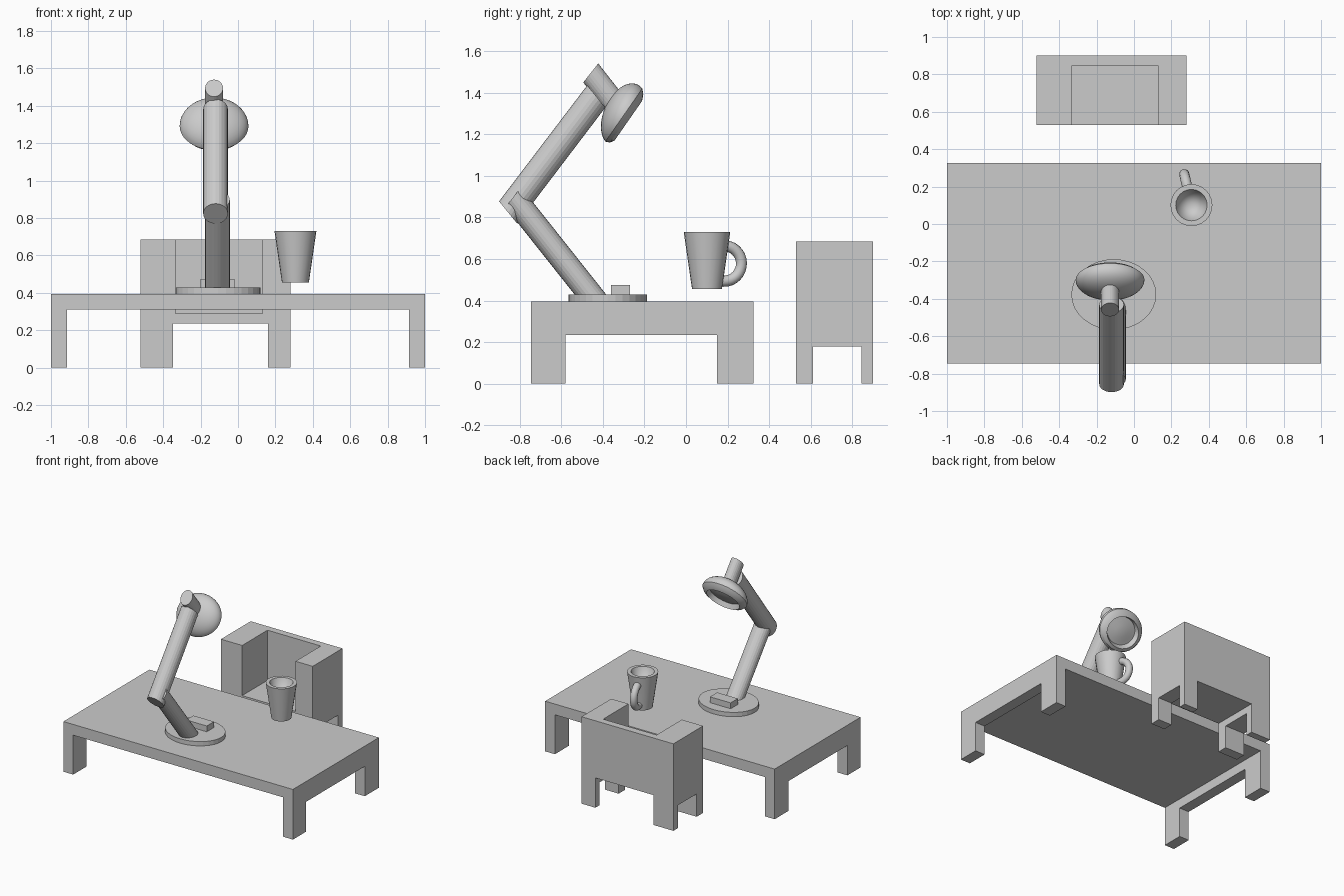
import bpy, bmesh
from math import sin, cos, pi, radians
from mathutils import Vector as V

if "Cube" in bpy.data.objects:
    bpy.data.objects.remove(bpy.data.objects["Cube"])


def finish(name, bm, smooth=None):
    bmesh.ops.recalc_face_normals(bm, faces=bm.faces[:])
    me = bpy.data.meshes.new(name)
    bm.to_mesh(me)
    bm.free()
    ob = bpy.data.objects.new(name, me)
    bpy.context.collection.objects.link(ob)
    if smooth:
        bpy.ops.object.select_all(action='DESELECT')
        ob.select_set(True)
        bpy.context.view_layer.objects.active = ob
        bpy.ops.object.shade_smooth_by_angle(angle=radians(smooth))
    return ob


def prism(name, outline, axis, lo, hi):
    """Extrude a 2D outline along x (outline is y,z) or z (outline is x,y)."""
    bm = bmesh.new()
    put = (lambda a, b: (lo, a, b)) if axis == 'x' else (lambda a, b: (a, b, lo))
    face = bm.faces.new([bm.verts.new(put(*p)) for p in outline])
    ext = bmesh.ops.extrude_face_region(bm, geom=[face])
    move = V((hi - lo, 0, 0)) if axis == 'x' else V((0, 0, hi - lo))
    bmesh.ops.translate(bm, vec=move, verts=[g for g in ext['geom'] if isinstance(g, bmesh.types.BMVert)])
    return finish(name, bm)


def box(name, x0, x1, y0, y1, z0, z1):
    return prism(name, [(x0, y0), (x1, y0), (x1, y1), (x0, y1)], 'z', z0, z1)


def arch(y0, g0, g1, y1, gap, top):
    return [(y0, 0), (g0, 0), (g0, gap), (g1, gap), (g1, 0), (y1, 0), (y1, top), (y0, top)]


def lathe(name, profile, centre, axis, u, v, sides, smooth=None):
    """Sweep (radius, height) points around an axis; u and v are the elliptical radii."""
    bm = bmesh.new()
    c, d, u, v = V(centre), V(axis), V(u), V(v)
    rings = []
    for r, t in profile:
        n = sides if r > 1e-6 else 1
        rings.append([bm.verts.new(c + d * t + (u * cos(2 * pi * i / sides) + v * sin(2 * pi * i / sides)) * r)
                      for i in range(n)])
    for a, b in zip(rings, rings[1:]):
        for i in range(sides):
            j = (i + 1) % sides
            q = [a[i % len(a)], a[j % len(a)], b[j % len(b)], b[i % len(b)]]
            bm.faces.new(list(dict.fromkeys(q)))
    for ring in (rings[0], rings[-1]):
        if len(ring) > 1:
            bm.faces.new(ring)
    return finish(name, bm, smooth)


# Table: slab on two arched end frames
box("table_top", -1, 1, -0.745, 0.325, 0.31, 0.395)
for side, lo, hi in (("left", -1, -0.915), ("right", 0.915, 1)):
    prism(f"table_{side}_legs", arch(-0.745, -0.58, 0.15, 0.325, 0.235, 0.31), 'x', lo, hi)

# Armchair: arched leg frames, seat, and U-shaped arms with back
for side, lo, hi in (("left", -0.52, -0.348), ("right", 0.16, 0.28)):
    prism(f"chair_{side}_legs", arch(0.53, 0.61, 0.845, 0.9, 0.18, 0.235), 'x', lo, hi)
box("chair_seat", -0.52, 0.28, 0.53, 0.9, 0.235, 0.29)
prism("chair_arms_and_back", [(-0.52, 0.53), (-0.335, 0.53), (-0.335, 0.845), (0.13, 0.845),
                              (0.13, 0.53), (0.28, 0.53), (0.28, 0.9), (-0.52, 0.9)], 'z', 0.29, 0.685)

# Lamp base and switch
rod = [(1, 0), (1, 1)]
lathe("lamp_base", rod, (-0.108, -0.377, 0.395), (0, 0, 0.034), (0.227, 0, 0), (0, 0.189, 0), 32)
box("lamp_switch", -0.2, -0.02, -0.36, -0.27, 0.425, 0.475)

# Lamp arms and neck: slanted rods with skewed ends
lathe("lamp_lower_arm", rod, (-0.11, -0.831, 0.897), (0, 0.41, -0.517), (0.066, 0, 0), (0, 0.038, 0.048), 24)
lathe("lamp_upper_arm", rod, (-0.12, -0.8555, 0.8235), (0, 0.424, 0.558), (0.066, 0, 0), (0, 0.0435, -0.0535), 24)
lathe("lamp_neck", rod, (-0.128, -0.458, 1.4945), (0, 0.111, -0.1415), (0.048, 0, 0), (0, 0.036, 0.0455), 24)

# Lamp shade: dome, bevelled rim and hollow with a shallow bulb
dome = [(sin(pi / 2 * i / 10), -0.105 * cos(pi / 2 * i / 10)) for i in range(11)]
inner = [(0.9, 0.022), (0.74, 0.035), (0.66, 0.0), (0.5, 0.004), (0.28, 0.012), (0, 0.015)]
lathe("lamp_shade", dome + inner, (-0.128, -0.299, 1.292), (0, 0.617, -0.786),
      (0.184, 0, 0), (0, 0.089, 0.128), 40, 30)

# Mug with tapered wall and conical hollow
mug = V((0.307, 0.101, 0.455))
lathe("mug_body", [(0, 0), (0.072, 0), (0.112, 0.275), (0.084, 0.275), (0, 0.045)],
      mug, (0, 0, 1), (1, 0, 0), (0, 1, 0), 24, 30)

# Mug handle: round tube along an arc
out = V((cos(radians(103)), sin(radians(103)), 0))
across = V((-out.y, out.x, 0))
bm = bmesh.new()
hoops = []
for k in range(19):
    a = radians(-115 + 210 * k / 18)
    n = out * cos(a) + V((0, 0, sin(a)))
    p = mug + out * 0.085 + V((0, 0, 0.123)) + n * 0.085
    hoops.append([bm.verts.new(p + (n * cos(2 * pi * i / 12) + across * sin(2 * pi * i / 12)) * 0.027)
                  for i in range(12)])
for a, b in zip(hoops, hoops[1:]):
    for i in range(12):
        bm.faces.new((a[i], a[(i + 1) % 12], b[(i + 1) % 12], b[i]))
bm.faces.new(hoops[0])
bm.faces.new(hoops[-1])
finish("mug_handle", bm, 40)
